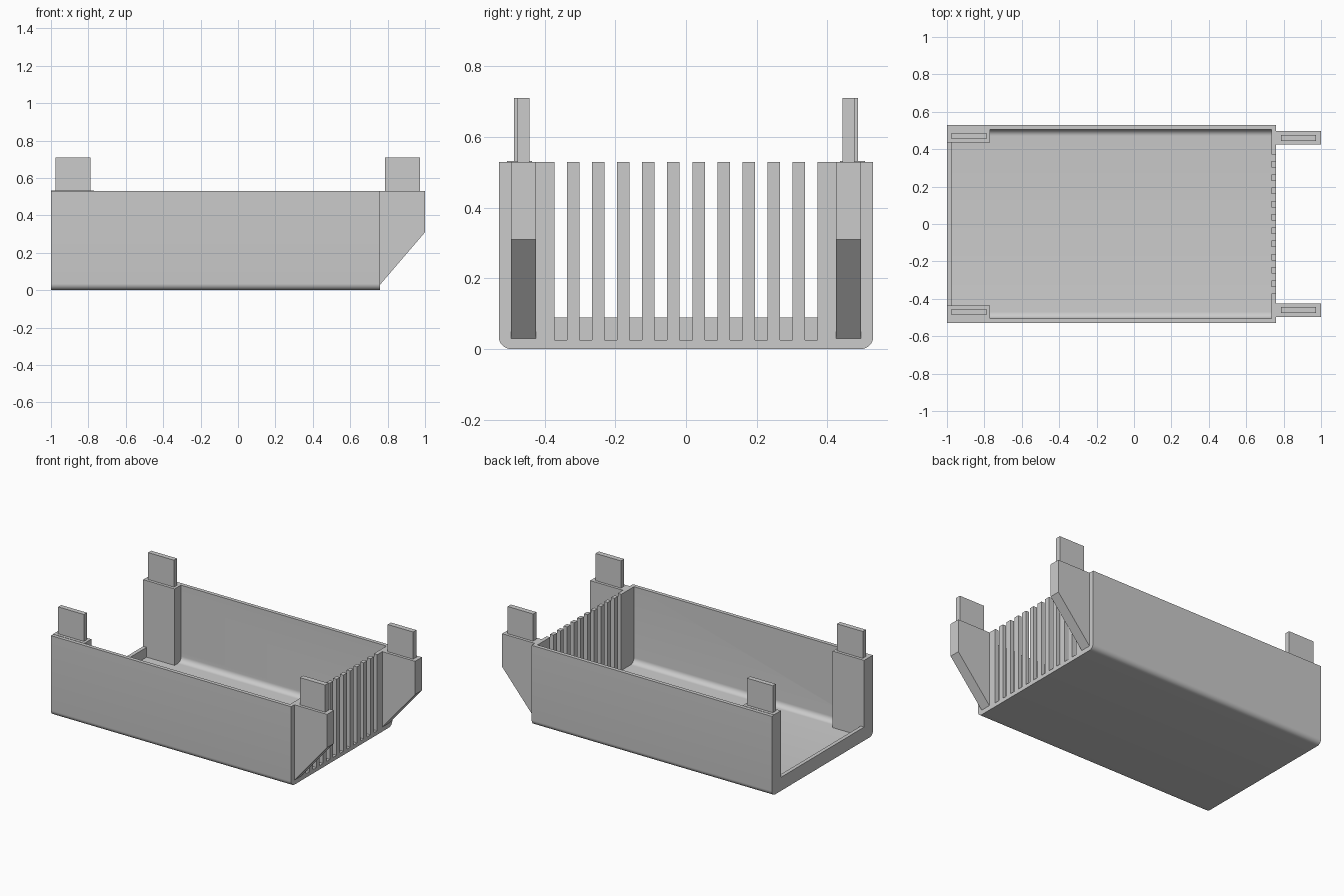
import bpy
import bmesh
import math
from mathutils import Vector

cube = bpy.data.objects.get("Cube")
if cube:
    bpy.data.objects.remove(cube, do_unlink=True)

grey = bpy.data.materials.new("light_grey")
grey.use_nodes = True
grey.diffuse_color = (0.6, 0.6, 0.6, 1)
grey.node_tree.nodes["Principled BSDF"].inputs["Base Color"].default_value = grey.diffuse_color

BACK, FRONT = -1.0, 0.76       # length of the tray along x
HALF, HEIGHT = 0.53, 0.53      # half width and wall height
WALL = 0.025
LIP = 0.09


def prism(name, points, offset):
    """Extrude a closed outline by the offset vector."""
    bm = bmesh.new()
    face = bm.faces.new([bm.verts.new(p) for p in points])
    top = bmesh.ops.extrude_face_region(bm, geom=[face])
    verts = [g for g in top["geom"] if isinstance(g, bmesh.types.BMVert)]
    bmesh.ops.translate(bm, verts=verts, vec=Vector(offset))
    bmesh.ops.recalc_face_normals(bm, faces=bm.faces)
    mesh = bpy.data.meshes.new(name)
    bm.to_mesh(mesh)
    bm.free()
    mesh.materials.append(grey)
    obj = bpy.data.objects.new(name, mesh)
    bpy.context.collection.objects.link(obj)
    return obj


def box(name, x, y, z):
    outline = [(x[0], y[0], z[0]), (x[1], y[0], z[0]),
               (x[1], y[1], z[0]), (x[0], y[1], z[0])]
    return prism(name, outline, (0, 0, z[1] - z[0]))


def trough(name, x, half, bottom, top, radius, steps=8):
    """Solid with rounded lower long edges."""
    arc = [math.pi / 2 * i / steps for i in range(steps + 1)]
    right = [(half - radius + radius * math.sin(a),
              bottom + radius - radius * math.cos(a)) for a in arc]
    outline = right + [(half, top), (-half, top)]
    outline += [(-y, z) for y, z in reversed(right)]
    return prism(name, [(x[0], y, z) for y, z in outline], (x[1] - x[0], 0, 0))


def span(low, high, side):
    return sorted((low * side, high * side))


# Tray shell: hollowed, open at the back above a low lip, slotted at the front
shell = trough("tray_shell", (BACK, FRONT), HALF, 0, HEIGHT, 0.035)
cutters = [
    trough("cavity_cutter", (BACK + WALL, FRONT - WALL),
           HALF - WALL, WALL, 0.8, 0.035),
    box("opening_cutter", (BACK - 0.1, BACK + 0.1),
        (WALL - HALF, HALF - WALL), (LIP, 0.8)),
]
PITCH = 0.0708
for i in range(-5, 6):
    y = i * PITCH
    cutters.append(box("slot_cutter", (FRONT - 0.1, FRONT + 0.1),
                       (y - PITCH / 4, y + PITCH / 4), (WALL + 0.001, 0.8)))
for cutter in cutters:
    cutter.hide_render = True
    cut = shell.modifiers.new("cut", 'BOOLEAN')
    cut.operation = 'DIFFERENCE'
    cut.solver = 'EXACT'
    cut.object = cutter
bpy.context.view_layer.update()
evaluated = shell.evaluated_get(bpy.context.evaluated_depsgraph_get())
finished = bpy.data.meshes.new_from_object(evaluated)
shell.modifiers.clear()
shell.data = finished
for cutter in cutters:
    bpy.data.objects.remove(cutter, do_unlink=True)

bpy.ops.object.select_all(action='DESELECT')
shell.select_set(True)
bpy.context.view_layer.objects.active = shell
bpy.ops.object.shade_smooth_by_angle(angle=math.radians(30))

# Corner posts, front brackets and their upright tabs on both sides
for side, label in ((1, "back"), (-1, "front")):
    box("corner_post_" + label, (BACK, -0.77),
        span(0.436, 0.507, side), (0.012, HEIGHT + 0.002))
    box("post_tab_" + label, (-0.977, -0.788),
        span(0.455, 0.487, side), (HEIGHT - 0.05, 0.71))

    inner, outer = span(0.425, 0.496, side)
    profile = [(FRONT - 0.005, HEIGHT), (1, HEIGHT), (1, 0.31),
               (FRONT, 0.03), (FRONT - 0.005, 0.03)]
    prism("end_bracket_" + label, [(x, inner, z) for x, z in profile],
          (0, outer - inner, 0))
    box("bracket_tab_" + label, (0.787, 0.973),
        span(0.443, 0.477, side), (HEIGHT - 0.05, 0.71))
